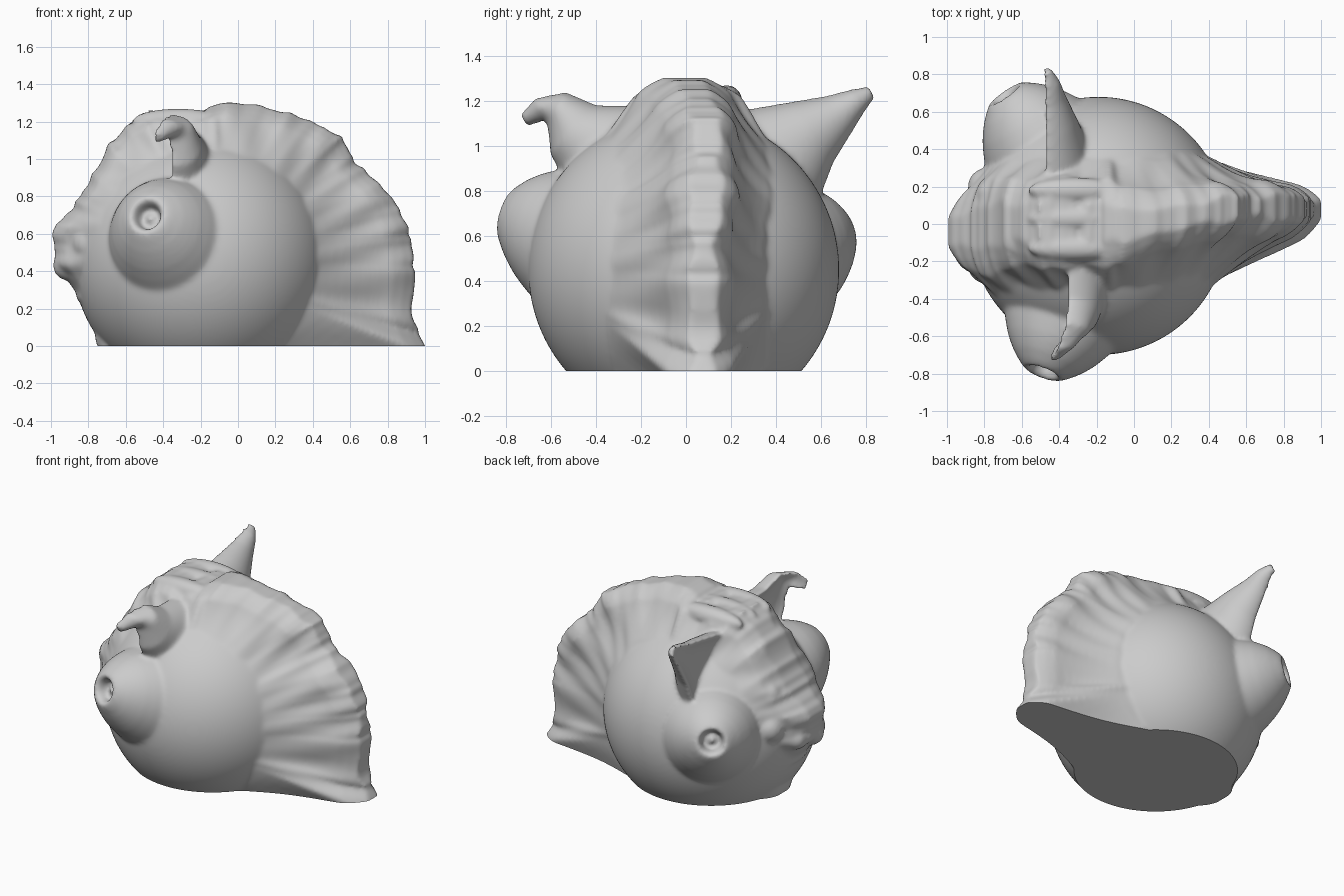
import bpy, bmesh, math, random
from mathutils import Vector

if "Cube" in bpy.data.objects:
    bpy.data.objects.remove(bpy.data.objects["Cube"])
random.seed(4)
C = Vector((-0.19, -0.01, 0.45))      # centre of the round skull
SKULL_R = 0.69
parts = []


def make(name, bm):
    bmesh.ops.recalc_face_normals(bm, faces=bm.faces)
    me = bpy.data.meshes.new(name)
    bm.to_mesh(me)
    bm.free()
    ob = bpy.data.objects.new(name, me)
    bpy.context.collection.objects.link(ob)
    return ob


def ball(name, pos, scale, seg=32):
    bm = bmesh.new()
    bmesh.ops.create_uvsphere(bm, u_segments=seg, v_segments=seg // 2, radius=1)
    for v in bm.verts:
        v.co = Vector(pos) + Vector(a * b for a, b in zip(v.co, scale))
    return make(name, bm)


def loft(name, rings):
    bm = bmesh.new()
    vs = [[bm.verts.new(p) for p in r] for r in rings]
    n = len(vs[0])
    for a, b in zip(vs, vs[1:]):
        for i in range(n):
            bm.faces.new((a[i], a[(i + 1) % n], b[(i + 1) % n], b[i]))
    bm.faces.new(vs[0])
    bm.faces.new(vs[-1])
    return make(name, bm)


# Skull
parts.append(ball("skull", C, (SKULL_R,) * 3, 128))

# Mane, forelock and nose ridge: outline x, z, edge half width, edge centre y
outline = [(.5, -.35, .1, .08), (1.03, -.07, .1, .08), (.985, .04, .1, .09), (.93, .14, .11, .09),
           (.94, .4, .11, .09), (.93, .57, .12, .09), (.86, .73, .13, .1), (.755, .87, .13, .1),
           (.625, .99, .12, .11), (.55, 1.12, .12, .1), (.42, 1.19, .13, .08), (.2, 1.27, .14, .04),
           (-.05, 1.31, .15, .0), (-.12, 1.28, .2, .02), (-.3, 1.24, .21, .02), (-.46, 1.26, .21, .02),
           (-.55, 1.22, .21, .02), (-.69, 1.08, .2, .02), (-.78, .92, .21, 0), (-.88, .74, .22, -.02),
           (-1.0, .61, .13, -.03), (-.97, .43, .13, -.05), (-.87, .28, .15, -.03), (-.78, .12, .12, 0),
           (-.7, -.15, .12, 0)]
rings, step = [], 6
for k in range((len(outline) - 1) * step + 1):
    i = min(k // step, len(outline) - 2)
    f = k / step - i
    x, z, edge, cy = [a + (b - a) * f for a, b in zip(outline[i], outline[i + 1])]
    ray = Vector((x - C.x, 0, z - C.z))
    R = ray.length + random.uniform(-.012, .012)
    ray.normalize()
    base = .36 if i < 20 else max(.16, .36 - .07 * (i + f - 20))
    power = 1.2 if i < 2 or i > 11 else 1.2 + .6 * min(1, (i + f - 2) / 3, (12 - i - f) / 3)
    side = []
    for j in range(13):
        s = j / 12                                   # 0 at the edge, 1 in the skull
        d = R + (0.45 - R) * s
        q = min(1, (R - d) / max(R - 0.58, .12))
        w = edge + (base - edge) * q ** power
        w *= (.5, .85)[j] if j < 2 else 1
        strand = (.012 * math.sin(k * .8 + 6 * s) + .012 * math.sin(k * .37 - 4 * s)) * (1 - s)
        side.append((d, w + strand, cy * (1 - s)))
    ring = [C + ray * d + Vector((0, c + w, 0)) for d, w, c in side]
    ring += [C + ray * d + Vector((0, c - w, 0)) for d, w, c in reversed(side)]
    rings.append(ring)
parts.append(loft("mane", rings))


# Turret eyes: lathe profile (radius, distance from skull centre), sagging towards the base
def eye(name, direction):
    axis = Vector(direction).normalized()
    rot = axis.to_track_quat('Z', 'Y')
    prof = [(.37, .4), (.345, .55), (.315, .61), (.285, .67), (.25, .73), (.22, .77), (.185, .81),
            (.135, .855), (.1, .88), (.082, .875), (.068, .845), (.06, .805), (.01, .795)]
    rr = []
    for r, h in prof:
        sag = Vector((0, 0, -.1 * max(0, .84 - h)))
        rr.append([C + sag + rot @ Vector((r * math.cos(t), r * math.sin(t), h))
                   for t in [math.tau * i / 64 for i in range(64)]])
    parts.append(loft(name + "_turret", rr))
    parts.append(ball(name + "_pupil", C + axis * .8, (.028,) * 3, 20))


eye("front_eye", (-.3, -.79, .25))
eye("back_eye", (-.48, .68, .15))


# Ears: stations (rim x, y, z, half width, depth), dished on the -x side
def ear(name, st):
    rr = []
    for i, (x, y, z, half, deep) in enumerate(st):
        a, b = st[max(i - 1, 0)], st[min(i + 1, len(st) - 1)]
        across = Vector((0, -(b[2] - a[2]), b[1] - a[1])).normalized()
        ring = []
        for k in range(32):
            t = math.tau * k / 32
            c = math.cos(t)
            dx = deep * c if c > 0 else max(-.018, .054 * c) + .4 * deep * max(0, -c - .35)
            ring.append(Vector((x + dx, y, z)) + across * half * math.sin(t))
        rr.append(ring)
    parts.append(loft(name, rr))


ear("upright_ear", [(-.455, .34, .88, .3, .24), (-.46, .44, .97, .25, .2), (-.46, .56, 1.06, .165, .15),
                    (-.465, .68, 1.14, .1, .1), (-.465, .76, 1.2, .06, .07), (-.47, .825, 1.24, .03, .03)])
ear("folded_ear", [(-.33, -.22, .88, .27, .24), (-.34, -.37, .98, .24, .2), (-.34, -.5, 1.07, .15, .15),
                   (-.36, -.575, 1.17, .08, .12), (-.4, -.65, 1.16, .055, .09), (-.44, -.72, 1.11, .03, .04)])

# Nose and brow lumps: position, size
for i, (p, r) in enumerate([((-.91, -.1, .43), .08), ((-.9, .06, .45), .075), ((-.92, -.03, .6), .07),
                            ((-.76, .16, .77), .08), ((-.75, -.18, .77), .08), ((-.63, .12, 1.0), .09),
                            ((-.62, -.1, 1.02), .09), ((-.79, .2, .55), .1), ((-.79, -.22, .55), .1)]):
    parts.append(ball("face_lump_%d" % i, p, (r,) * 3, 20))

# Raised locks running over the forehead
for i, y in enumerate((-.13, .03, .18)):
    parts.append(ball("forelock_%d" % i, (-.32, y, 1.2), (.25, .07, .07), 24))

# Fuse the parts into one sculpted skin
bm = bmesh.new()
for ob in parts:
    bm.from_mesh(ob.data)
    bpy.data.objects.remove(ob)
head = make("head", bm)
rm = head.modifiers.new("fuse", 'REMESH')
rm.mode, rm.voxel_size = 'VOXEL', 0.013
sm = head.modifiers.new("soften", 'SMOOTH')
sm.factor, sm.iterations = 0.5, 11
bpy.context.view_layer.update()
dg = bpy.context.evaluated_depsgraph_get()
bm = bmesh.new()
bm.from_mesh(bpy.data.meshes.new_from_object(head.evaluated_get(dg)))
head.modifiers.clear()

# Flat base
cut = bmesh.ops.bisect_plane(bm, geom=bm.verts[:] + bm.edges[:] + bm.faces[:], dist=1e-5,
                             plane_co=(0, 0, 0), plane_no=(0, 0, -1), clear_outer=True)
edges = [e for e in cut["geom_cut"] if isinstance(e, bmesh.types.BMEdge)]
fill = bmesh.ops.triangle_fill(bm, edges=edges, use_beauty=True)
base = [g for g in fill["geom"] if isinstance(g, bmesh.types.BMFace)]
bmesh.ops.recalc_face_normals(bm, faces=bm.faces)
for f in bm.faces:
    f.smooth = True
for f in base:
    f.smooth = False
for e in edges:
    e.smooth = False
bm.to_mesh(head.data)
bm.free()
